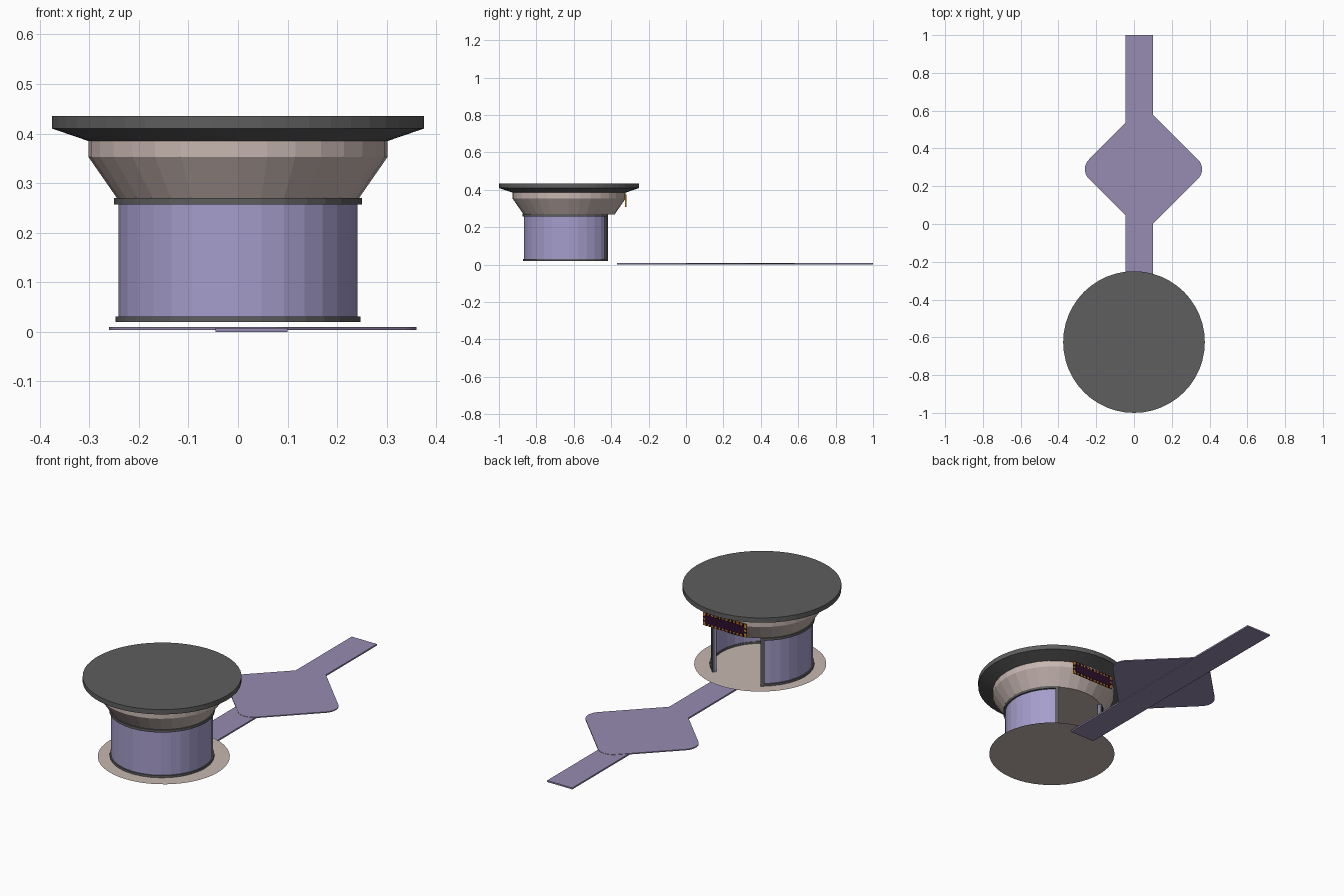
import bpy, bmesh, math
from math import sin, cos, pi, radians

if "Cube" in bpy.data.objects:
    bpy.data.objects.remove(bpy.data.objects["Cube"])

CY = -0.625      # centre of the round kiosk in y
GAP = 33.5       # half angle of the doorway, facing +y


def mat(name, rgb):
    m = bpy.data.materials.new(name)
    m.diffuse_color = (*rgb, 1)
    m.use_nodes = True
    m.node_tree.nodes["Principled BSDF"].inputs["Base Color"].default_value = m.diffuse_color
    return m


DARK = mat("dark grey", (0.11, 0.112, 0.11))
PINK = mat("pale pinkish stone", (0.57, 0.47, 0.44))
LILAC = mat("lilac wall", (0.38, 0.34, 0.60))
PATH = mat("muted purple paving", (0.31, 0.26, 0.44))
PLUM = mat("dark plum", (0.025, 0.005, 0.025))
ORANGE = mat("orange", (0.60, 0.24, 0.015))


def finish(name, bm, material):
    bmesh.ops.recalc_face_normals(bm, faces=bm.faces)
    me = bpy.data.meshes.new(name)
    bm.to_mesh(me)
    bm.free()
    me.materials.append(material)
    ob = bpy.data.objects.new(name, me)
    bpy.context.collection.objects.link(ob)
    return ob


def lathe(name, profile, n, material):
    """Closed solid turned round the kiosk axis from (radius, z) points."""
    bm = bmesh.new()
    rings = [[bm.verts.new((r * cos(2 * pi * i / n), CY + r * sin(2 * pi * i / n), z))
              for i in range(n)] for r, z in profile]
    for a, b in zip(rings, rings[1:]):
        for i in range(n):
            j = (i + 1) % n
            bm.faces.new((a[i], a[j], b[j], b[i]))
    bm.faces.new(rings[0])
    bm.faces.new(rings[-1])
    return finish(name, bm, material)


def arc(name, r0, r1, z0, z1, a0, a1, n, material):
    """Curved wall section between two angles (degrees)."""
    bm = bmesh.new()
    loops = []
    for i in range(n + 1):
        a = radians(a0 + (a1 - a0) * i / n)
        loops.append([bm.verts.new((r * cos(a), CY + r * sin(a), z))
                      for r, z in ((r0, z0), (r1, z0), (r1, z1), (r0, z1))])
    for p, q in zip(loops, loops[1:]):
        for k in range(4):
            m = (k + 1) % 4
            bm.faces.new((p[k], p[m], q[m], q[k]))
    bm.faces.new(loops[0])
    bm.faces.new(loops[-1])
    return finish(name, bm, material)


def slab(name, outline, z0, z1, material):
    bm = bmesh.new()
    f = bm.faces.new([bm.verts.new((x, y, z0)) for x, y in outline])
    if z1 > z0:
        up = bmesh.ops.extrude_face_region(bm, geom=[f], use_keep_orig=True)["geom"]
        bmesh.ops.translate(bm, vec=(0, 0, z1 - z0),
                            verts=[v for v in up if isinstance(v, bmesh.types.BMVert)])
    return finish(name, bm, material)


def add_box(bm, x0, x1, y0, y1, z0, z1):
    vs = bmesh.ops.create_cube(bm, size=1)["verts"]
    for v in vs:
        v.co = (x1 if v.co.x > 0 else x0, y1 if v.co.y > 0 else y0, z1 if v.co.z > 0 else z0)


# Roof disc with sloping underside
lathe("roof", [(0.302, 0.385), (0.375, 0.41), (0.375, 0.435)], 48, DARK)

# Flared upper body
lathe("flared_top", [(0.243, 0.268), (0.302, 0.353), (0.302, 0.386)], 32, PINK)

# Drum wall, open at the back, with dark trim
A0, A1 = 90 + GAP, 450 - GAP
arc("drum_wall", 0.234, 0.241, 0.02, 0.268, A0, A1, 26, LILAC)
arc("base_trim", 0.232, 0.247, 0.02, 0.031, A0, A1, 26, DARK)
arc("upper_trim", 0.232, 0.25, 0.257, 0.27, A0, A1, 26, DARK)
arc("door_post_left", 0.230, 0.25, 0.02, 0.27, A0, A0 + 4, 1, DARK)
arc("door_post_right", 0.230, 0.25, 0.02, 0.27, A1 - 4, A1, 1, DARK)

# Thin floor disc
slab("floor_disc", [(0.01 + 0.312 * cos(2 * pi * i / 48), CY + 0.312 * sin(2 * pi * i / 48))
                    for i in range(48)], 0.0195, 0.0195, PINK)

# Straight walkway
slab("walkway", [(-0.045, -0.37), (0.10, -0.37), (0.10, 1), (-0.045, 1)], 0.0, 0.008, PATH)

# Diamond plaza with rounded corners
R, REACH = 0.072, 0.31
plaza = []
for c in range(4):
    for k in range(9):
        a = radians(90 * c - 45 + 90 * k / 8)
        plaza.append((0.05 + (REACH - R) * cos(pi / 2 * c) + R * cos(a),
                      0.29 + (REACH - R) * sin(pi / 2 * c) + R * sin(a)))
slab("diamond_plaza", plaza, 0.004, 0.0095, PATH)

# Sign board over the doorway
W, Z0, Z1, Y = 0.125, 0.308, 0.375, CY + 0.302
bm = bmesh.new()
add_box(bm, -W, W, Y - 0.002, Y + 0.004, Z0, Z1)
finish("sign_board", bm, ORANGE)
bm = bmesh.new()
add_box(bm, -W + 0.013, W - 0.013, Y, Y + 0.006, Z0 + 0.011, Z1 - 0.011)
finish("sign_panel", bm, PLUM)

# Dark studs between the lamps of the sign border
bm = bmesh.new()
for i in range(11):
    x = -0.105 + 0.021 * i
    for z in (Z0 + 0.005, Z1 - 0.005):
        add_box(bm, x - 0.005, x + 0.005, Y, Y + 0.0055, z - 0.005, z + 0.005)
for s in (-1, 1):
    for z in (Z0 + 0.024, Z1 - 0.024):
        x = s * (W - 0.006)
        add_box(bm, x - 0.006, x + 0.006, Y, Y + 0.0055, z - 0.004, z + 0.004)
finish("sign_border_studs", bm, PLUM)
